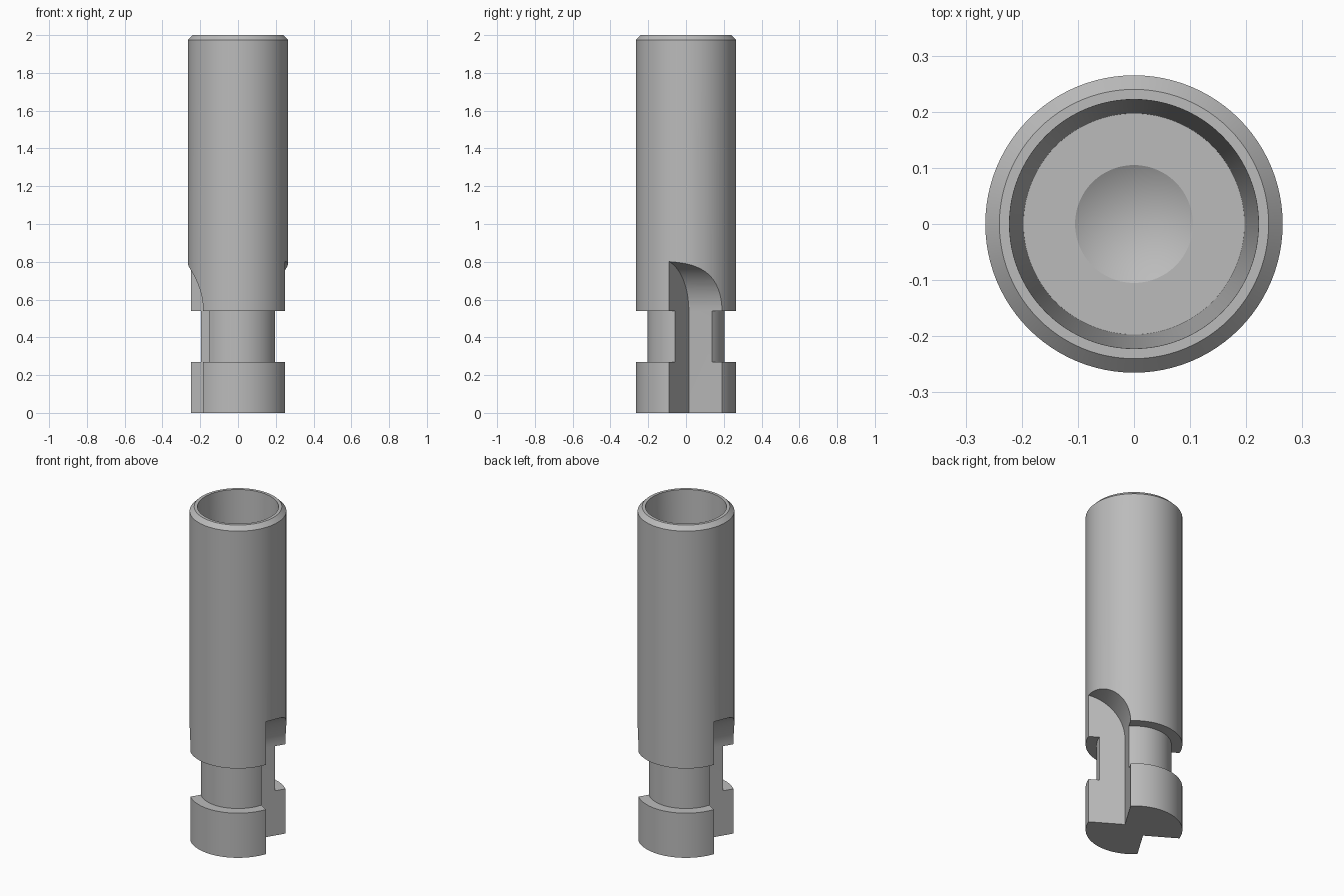
import bpy
import bmesh
import math
from mathutils import Vector, Matrix

cube = bpy.data.objects.get("Cube")
if cube:
    bpy.data.objects.remove(cube)

steel = bpy.data.materials.new("steel_grey")
steel.use_nodes = True
COLOUR = (0.5, 0.5, 0.5, 1)
steel.diffuse_color = COLOUR
steel.node_tree.nodes["Principled BSDF"].inputs["Base Color"].default_value = COLOUR


def add_object(name, bm):
    bmesh.ops.recalc_face_normals(bm, faces=bm.faces)
    mesh = bpy.data.meshes.new(name)
    bm.to_mesh(mesh)
    bm.free()
    mesh.materials.append(steel)
    obj = bpy.data.objects.new(name, mesh)
    bpy.context.collection.objects.link(obj)
    return obj


def lathe(name, profile, steps=96):
    bm = bmesh.new()
    verts = [bm.verts.new((r, 0, z)) for r, z in profile]
    edges = [bm.edges.new(pair) for pair in zip(verts, verts[1:])]
    bmesh.ops.spin(bm, geom=verts + edges, cent=(0, 0, 0), axis=(0, 0, 1),
                   angle=math.tau, steps=steps)
    bmesh.ops.remove_doubles(bm, verts=bm.verts, dist=1e-5)
    return add_object(name, bm)


# Shank with neck groove, chamfered rim, tapered socket and drilled point
R, NECK = 0.265, 0.205
shank = lathe("cutter_shank", [
    (0, 0), (R, 0), (R, 0.27), (NECK, 0.27), (NECK, 0.54), (R, 0.54),
    (R, 1.975), (0.24, 2), (0.222, 2), (0.197, 1.2), (0.105, 1.2), (0, 1.14)])

# Flute cutter: upright slot whose floor sweeps outward in an arc at its top
corner = Vector((0.077, 0.015, 0))
out = Vector((0.172, -0.105, 0)).normalized()
across = Vector((-out.y, out.x, 0))
FLUTE_Z, SWEEP = 0.54, 0.269


def make_flute(name, turn):
    outline = [(0.5, -0.1), (0, -0.1)]
    for i in range(25):
        a = math.radians(90) * i / 24
        outline.append((SWEEP * (1 - math.cos(a)), FLUTE_Z + SWEEP * math.sin(a)))
    outline.append((0.5, FLUTE_Z + SWEEP))
    bm = bmesh.new()
    face = bm.faces.new([bm.verts.new(corner + out * u + Vector((0, 0, z)))
                         for u, z in outline])
    grown = bmesh.ops.extrude_face_region(bm, geom=[face])
    moved = [v for v in grown["geom"] if isinstance(v, bmesh.types.BMVert)]
    bmesh.ops.translate(bm, verts=moved, vec=across * 0.6)
    bm.transform(Matrix.Rotation(turn, 4, "Z"))
    cutter = add_object(name, bm)
    cutter.hide_render = True
    return cutter


bpy.context.view_layer.objects.active = shank
shank.select_set(True)
for name, turn in (("left_flute_cutter", 0), ("right_flute_cutter", math.pi)):
    cutter = make_flute(name, turn)
    cut = shank.modifiers.new(name, "BOOLEAN")
    cut.operation = "DIFFERENCE"
    cut.solver = "EXACT"
    cut.object = cutter
    bpy.ops.object.modifier_apply(modifier=cut.name)
    bpy.data.objects.remove(cutter)

bpy.ops.object.shade_smooth_by_angle(angle=math.radians(25))
